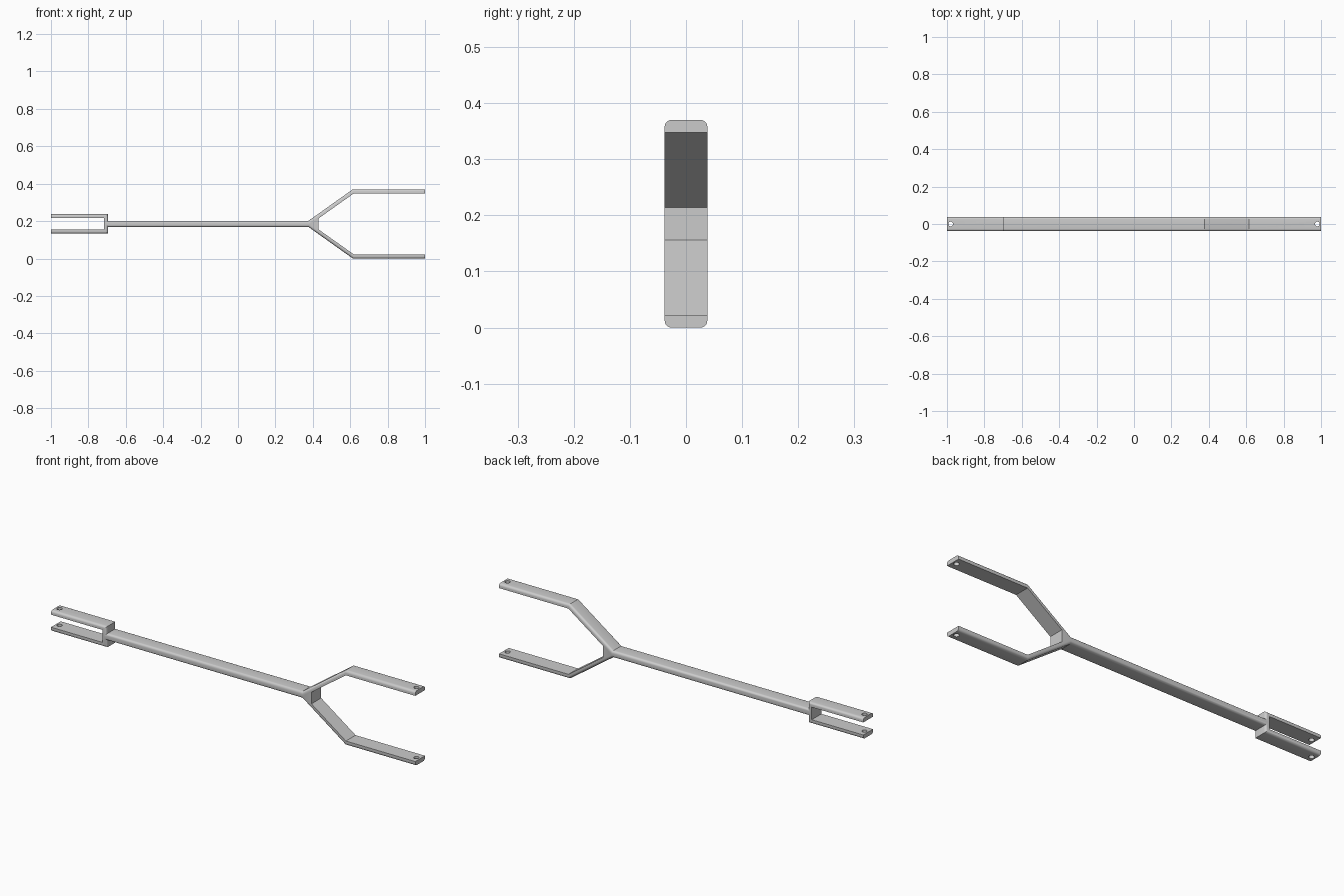
import bpy, bmesh

if "Cube" in bpy.data.objects:
    bpy.data.objects.remove(bpy.data.objects["Cube"])

HALF_W = 0.038   # half width in y
MID_Z = 0.185    # height of the symmetry plane
FILLET = 0.012

# Upper half of the side profile (x, height above the symmetry plane)
outer = [(-1, .052), (-.695, .052), (-.695, .0165), (.377, .0165), (.614, .185), (1, .185)]
wide_inner = [(1, .163), (.619, .163), (.43, .029)]
narrow_inner = [(-.717, .031), (-1, .031)]


def mirrored(points):
    return [(x, -z) for x, z in reversed(points)]


# Full outline, walked once around: rod, wide fork and narrow fork in one piece
lower_outer = mirrored(outer)
outline = (outer + wide_inner + mirrored(wide_inner) + lower_outer
           + mirrored(narrow_inner) + narrow_inner)
start_low = len(outer) + 2 * len(wide_inner)
fillet_ids = list(range(len(outer) - 1))
fillet_ids += [start_low + i for i in range(len(outer) - 1)]

bm = bmesh.new()
front = [bm.verts.new((x, -HALF_W, MID_Z + z)) for x, z in outline]
back = [bm.verts.new((x, HALF_W, MID_Z + z)) for x, z in outline]
n = len(outline)
bm.faces.new(front)
bm.faces.new(list(reversed(back)))
for i in range(n):
    j = (i + 1) % n
    bm.faces.new((front[i], back[i], back[j], front[j]))
bmesh.ops.recalc_face_normals(bm, faces=bm.faces[:])

# Rounded outer edges on both sides
edges = [bm.edges.get((side[i], side[i + 1])) for side in (front, back) for i in fillet_ids]
bmesh.ops.bevel(bm, geom=edges, offset=FILLET, offset_type='OFFSET', segments=5,
                profile=0.5, affect='EDGES', clamp_overlap=True)
bmesh.ops.recalc_face_normals(bm, faces=bm.faces[:])
mesh = bpy.data.meshes.new("forked_rod")
bm.to_mesh(mesh)
bm.free()
rod = bpy.data.objects.new("forked_rod", mesh)
bpy.context.collection.objects.link(rod)

# Pin holes through the tips of both forks
for name, x in (("narrow_pin_hole", -.98), ("wide_pin_hole", .98)):
    bpy.ops.mesh.primitive_cylinder_add(vertices=32, radius=.0125, depth=.6,
                                        location=(x, 0, MID_Z))
    cutter = bpy.context.object
    cutter.name = name + "_cutter"
    cutter.hide_render = True
    cutter.hide_set(True)
    mod = rod.modifiers.new(name, 'BOOLEAN')
    mod.object = cutter
    mod.operation = 'DIFFERENCE'
    mod.solver = 'EXACT'

# Apply the holes, then remove the cutters
bpy.context.view_layer.update()
dg = bpy.context.evaluated_depsgraph_get()
cut_mesh = bpy.data.meshes.new_from_object(rod.evaluated_get(dg))
rod.modifiers.clear()
rod.data = cut_mesh
for ob in [o for o in bpy.data.objects if o.name.endswith("_cutter")]:
    bpy.data.objects.remove(ob)

bpy.ops.object.select_all(action='DESELECT')
bpy.context.view_layer.objects.active = rod
rod.select_set(True)
bpy.ops.object.shade_smooth_by_angle(angle=0.5)
